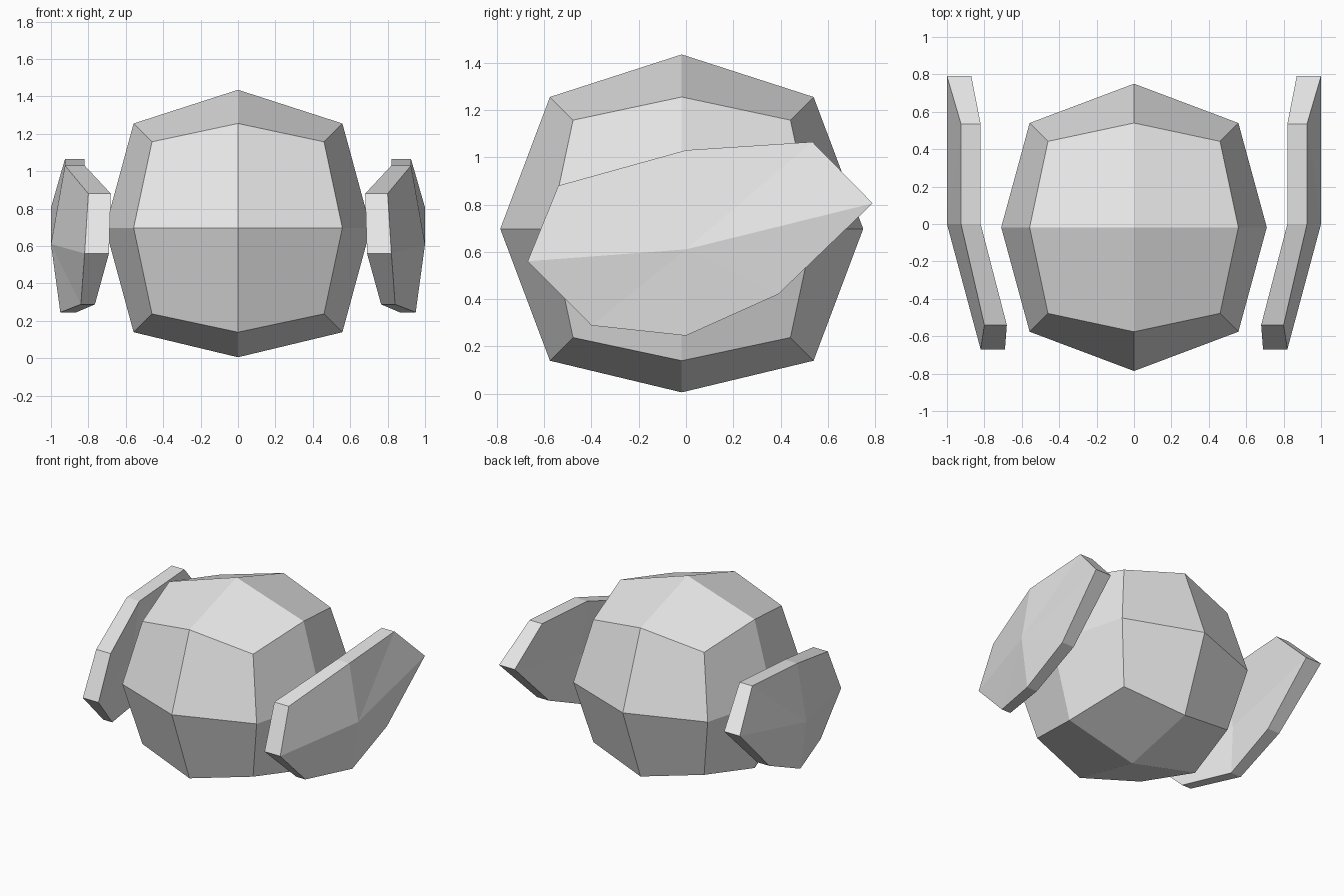
import bpy
import bmesh

cube = bpy.data.objects.get("Cube")
if cube:
    bpy.data.objects.remove(cube, do_unlink=True)

grey = bpy.data.materials.new("light_grey")
grey.use_nodes = True
colour = (0.8, 0.8, 0.8, 1.0)
grey.diffuse_color = colour
grey.node_tree.nodes["Principled BSDF"].inputs["Base Color"].default_value = colour


def add_object(name, bm):
    """Turn a bmesh into a flat-shaded grey object."""
    bmesh.ops.recalc_face_normals(bm, faces=bm.faces)
    mesh = bpy.data.meshes.new(name)
    bm.to_mesh(mesh)
    bm.free()
    mesh.materials.append(grey)
    obj = bpy.data.objects.new(name, mesh)
    bpy.context.collection.objects.link(obj)
    return obj


# Body: a once-divided cube puffed into a faceted ball
bm = bmesh.new()
bmesh.ops.create_cube(bm, size=2)
bmesh.ops.subdivide_edges(bm, edges=bm.edges[:], cuts=1, use_grid_fill=True)
for v in bm.verts:
    kind = sum(abs(c) > 0.5 for c in v.co)
    if kind == 3:        # cube corners
        v.co *= 0.46
    elif kind == 2:      # cube edge middles
        v.co *= 0.558
    else:                # cube face middles
        v.co.x *= 0.71
        v.co.y *= 0.768
        v.co.z *= 0.738 if v.co.z > 0 else 0.692
    v.co.y -= 0.018
    v.co.z += 0.697
add_object("body", bm)

# Wings: rows of a three by three grid, front to back and top to bottom,
# each point given as y, z, outer x, inner x
WING = [
    [(-0.54, 0.88, 0.80, 0.68), (0, 1.03, 0.925, 0.82), (0.535, 1.065, 0.925, 0.82)],
    [(-0.67, 0.56, 0.82, 0.69), (0, 0.61, 1.0, 0.88), (0.79, 0.805, 1.0, 0.87)],
    [(-0.40, 0.288, 0.84, 0.765), (0, 0.245, 0.95, 0.865), (0.39, 0.42, 0.965, 0.865)],
]


def add_wing(name, side):
    bm = bmesh.new()
    outer = [[bm.verts.new((side * xo, y, z)) for y, z, xo, xi in row] for row in WING]
    inner = [[bm.verts.new((side * xi, y, z)) for y, z, xo, xi in row] for row in WING]
    for grid in (outer, inner):
        for r in range(2):
            for c in range(2):
                # split every panel along the line from the centre to its corner
                loop = [grid[r][c], grid[r][c + 1], grid[r + 1][c + 1], grid[r + 1][c]]
                s = loop.index(grid[1][1])
                loop = loop[s:] + loop[:s]
                bm.faces.new(loop[:3])
                bm.faces.new((loop[0], loop[2], loop[3]))
    # rim joining the two sheets
    ring = [(0, 0), (0, 1), (0, 2), (1, 2), (2, 2), (2, 1), (2, 0), (1, 0)]
    for (a, b), (c, d) in zip(ring, ring[1:] + ring[:1]):
        bm.faces.new((outer[a][b], outer[c][d], inner[c][d], inner[a][b]))
    return add_object(name, bm)


add_wing("left_wing", 1)
add_wing("right_wing", -1)
